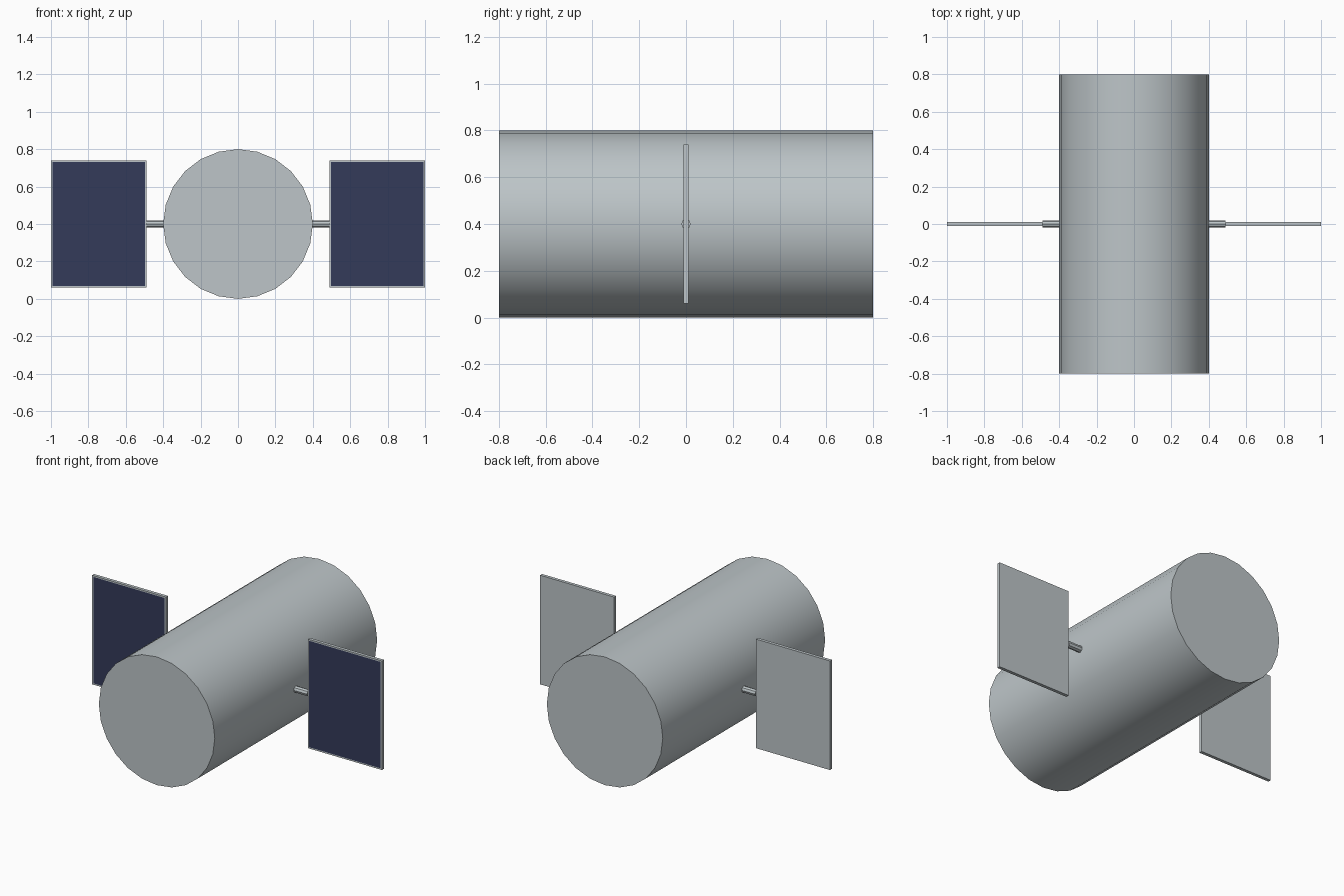
import bpy
import bmesh
from math import radians, pi
from mathutils import Matrix

cube = bpy.data.objects.get("Cube")
if cube:
    bpy.data.objects.remove(cube, do_unlink=True)

MID_Z = 0.4


def make_material(name, rgb):
    mat = bpy.data.materials.new(name)
    mat.use_nodes = True
    color = (*rgb, 1)
    mat.diffuse_color = color
    mat.node_tree.nodes["Principled BSDF"].inputs["Base Color"].default_value = color
    return mat


metal = make_material("light grey metal", (0.51, 0.56, 0.58))
cell_blue = make_material("dark blue cells", (0.033, 0.043, 0.10))


def cylinder(name, sides, radius, length, location, rotation):
    bpy.ops.mesh.primitive_cylinder_add(vertices=sides, radius=radius, depth=length,
                                        location=location, rotation=rotation)
    obj = bpy.context.object
    obj.name = name
    obj.data.materials.append(metal)
    bpy.ops.object.shade_smooth_by_angle(angle=radians(30))
    return obj


def solar_panel(name, x):
    # Thin slab with a framed blue face on the front
    bm = bmesh.new()
    bmesh.ops.create_cube(bm, size=1, matrix=Matrix.Translation((x, 0, MID_Z))
                          @ Matrix.Diagonal((0.51, 0.02, 0.68, 1)))
    bm.normal_update()
    front = min(bm.faces, key=lambda f: f.calc_center_median().y)
    bmesh.ops.inset_individual(bm, faces=[front], thickness=0.012)
    front.material_index = 1
    mesh = bpy.data.meshes.new(name)
    bm.to_mesh(mesh)
    bm.free()
    mesh.materials.append(metal)
    mesh.materials.append(cell_blue)
    obj = bpy.data.objects.new(name, mesh)
    bpy.context.collection.objects.link(obj)


# Main body lying along y
cylinder("body", 24, 0.4, 1.6, (0, 0, MID_Z), (pi / 2, 0, 0))

# A short rod and a panel on each side
for side, sign in (("left", 1), ("right", -1)):
    cylinder(side + "_rod", 8, 0.02, 0.11, (sign * 0.435, 0, MID_Z), (0, pi / 2, 0))
    solar_panel(side + "_panel", sign * 0.745)
